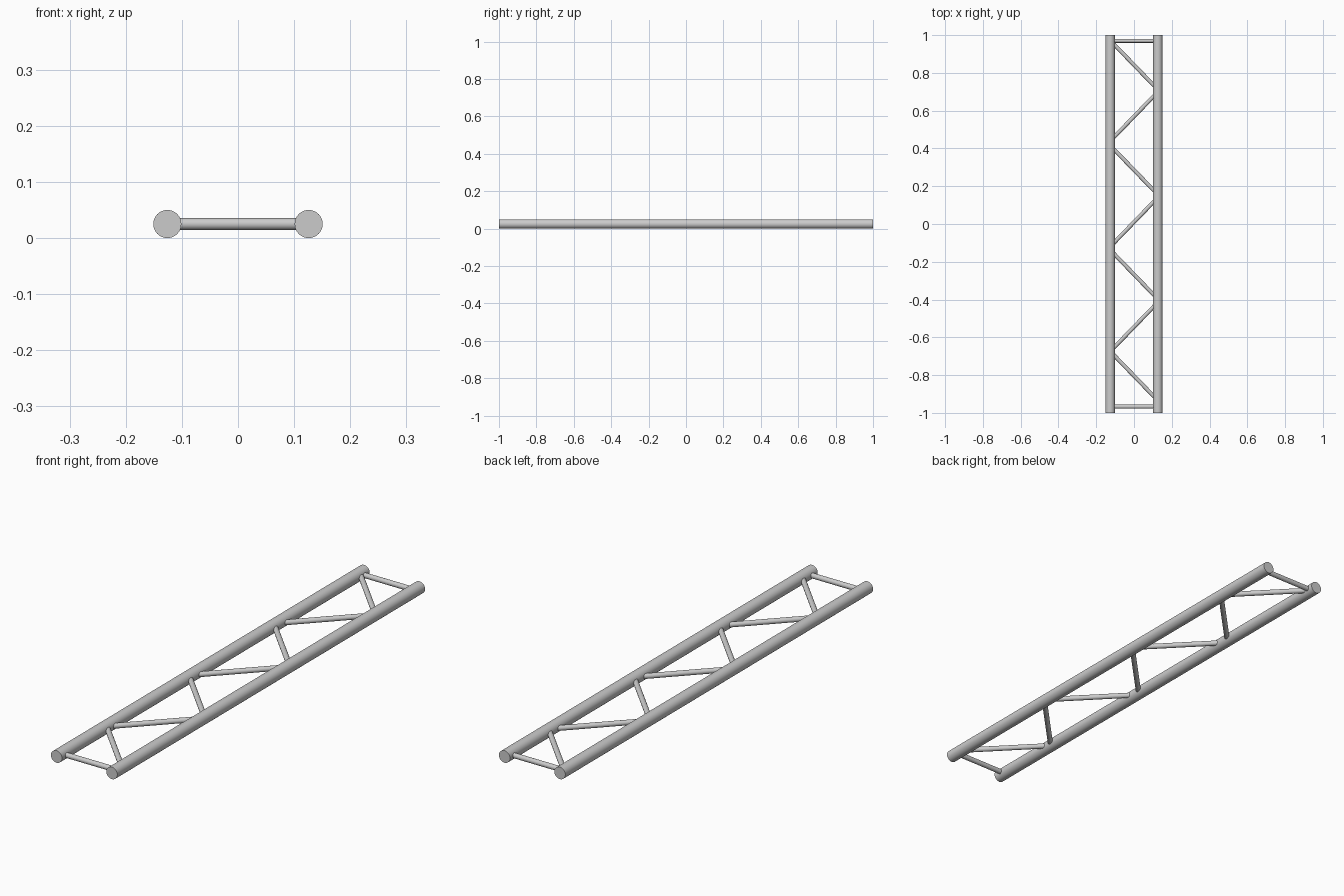
import bpy
from mathutils import Vector

if "Cube" in bpy.data.objects:
    bpy.data.objects.remove(bpy.data.objects["Cube"])

CHORD_X, CHORD_R = 0.126, 0.025
BRACE_R = 0.0105
Z = 0.025


def tube(name, a, b, radius, sides):
    """Capped smooth cylinder running from a to b."""
    a, b = Vector(a), Vector(b)
    d = b - a
    bpy.ops.mesh.primitive_cylinder_add(vertices=sides, radius=radius,
                                        depth=d.length, location=(a + b) / 2)
    ob = bpy.context.object
    ob.name = name
    ob.rotation_euler = d.to_track_quat('Z', 'Y').to_euler()
    bpy.ops.object.shade_smooth_by_angle()
    return ob


# Long main tubes
for side, s in (("left", -1), ("right", 1)):
    tube(f"{side}_main_tube", (s * CHORD_X, -1, Z), (s * CHORD_X, 1, Z), CHORD_R, 48)

# Straight struts at both ends
for name, y in (("front_end_strut", -0.967), ("back_end_strut", 0.97)):
    tube(name, (-0.12, y, Z), (0.12, y, Z), BRACE_R, 24)

# Zigzag braces, alternating direction, given by their middle y
for i, y in enumerate((0.842, 0.569, 0.286, 0.01, -0.267, -0.545, -0.804)):
    s = 1 if i % 2 == 0 else -1
    dy = 0.124 * s
    tube(f"diagonal_brace_{i + 1}", (-0.12, y + dy, Z), (0.12, y - dy, Z), BRACE_R, 24)
